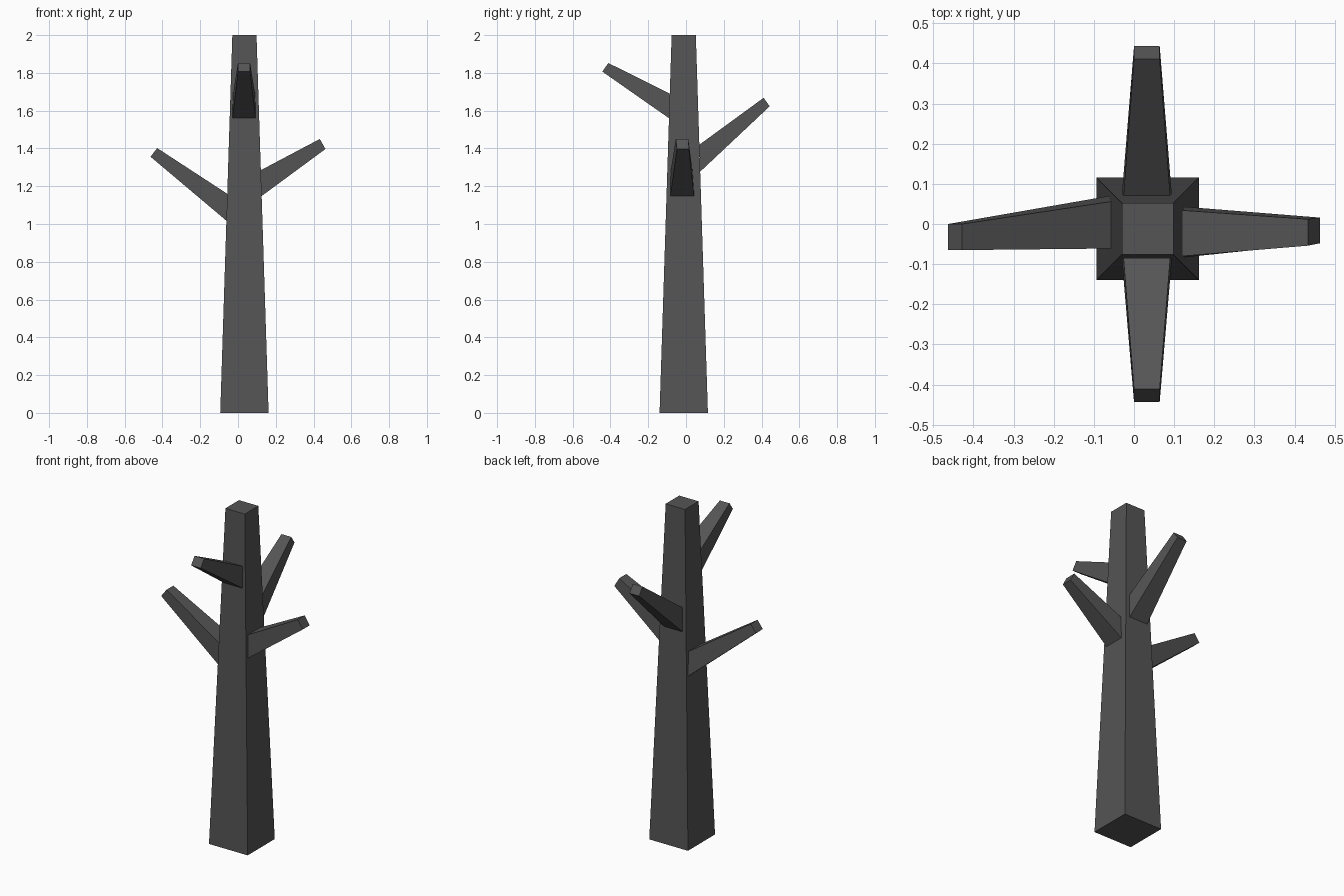
import bpy
import bmesh

if "Cube" in bpy.data.objects:
    bpy.data.objects.remove(bpy.data.objects["Cube"])

bark = bpy.data.materials.new("dark grey bark")
bark.diffuse_color = (0.09, 0.09, 0.09, 1)
bark.use_nodes = True
bark.node_tree.nodes["Principled BSDF"].inputs["Base Color"].default_value = bark.diffuse_color


def loft(name, start, end):
    """Closed tapered block between two four-cornered rings."""
    bm = bmesh.new()
    a = [bm.verts.new(p) for p in start]
    b = [bm.verts.new(p) for p in end]
    bm.faces.new(a)
    bm.faces.new(b)
    for i in range(4):
        j = (i + 1) % 4
        bm.faces.new((a[i], a[j], b[j], b[i]))
    bmesh.ops.recalc_face_normals(bm, faces=bm.faces)
    mesh = bpy.data.meshes.new(name)
    bm.to_mesh(mesh)
    bm.free()
    mesh.materials.append(bark)
    obj = bpy.data.objects.new(name, mesh)
    bpy.context.collection.objects.link(obj)
    return obj


def square(h, z):
    cx, cy = 0.034, -0.012
    return [(cx + sx * h, cy + sy * h, z)
            for sx, sy in ((-1, -1), (1, -1), (1, 1), (-1, 1))]


# Tapered trunk
loft("trunk", square(0.128, 0), square(0.064, 2))


def ring(axis, low, high):
    """Ring from a lower and upper edge: (outward position, z, side min, side max)."""
    pts = [(low[0], low[2], low[1]), (low[0], low[3], low[1]),
           (high[0], high[3], high[1]), (high[0], high[2], high[1])]
    return pts if axis == "x" else [(s, o, z) for o, s, z in pts]


# Branches: base lower, base upper, tip lower, tip upper edges
branches = {
    "front_branch": ("y", (-0.09, 1.56, -0.030, 0.094), (-0.086, 1.69, -0.026, 0.090),
                     (-0.443, 1.807, 0.0, 0.064), (-0.411, 1.852, 0.0, 0.064)),
    "back_branch": ("y", (0.075, 1.277, -0.030, 0.094), (0.071, 1.42, -0.026, 0.090),
                    (0.443, 1.623, 0.0, 0.064), (0.411, 1.668, 0.0, 0.064)),
    "left_branch": ("x", (-0.061, 1.017, -0.057, 0.070), (-0.057, 1.16, -0.061, 0.056),
                    (-0.463, 1.356, -0.065, 0.0), (-0.428, 1.402, -0.065, 0.0)),
    "right_branch": ("x", (0.125, 1.148, -0.083, 0.043), (0.121, 1.285, -0.080, 0.034),
                     (0.463, 1.397, -0.048, 0.016), (0.433, 1.450, -0.054, 0.012)),
}
for name, (axis, bl, bu, tl, tu) in branches.items():
    loft(name, ring(axis, bl, bu), ring(axis, tl, tu))
